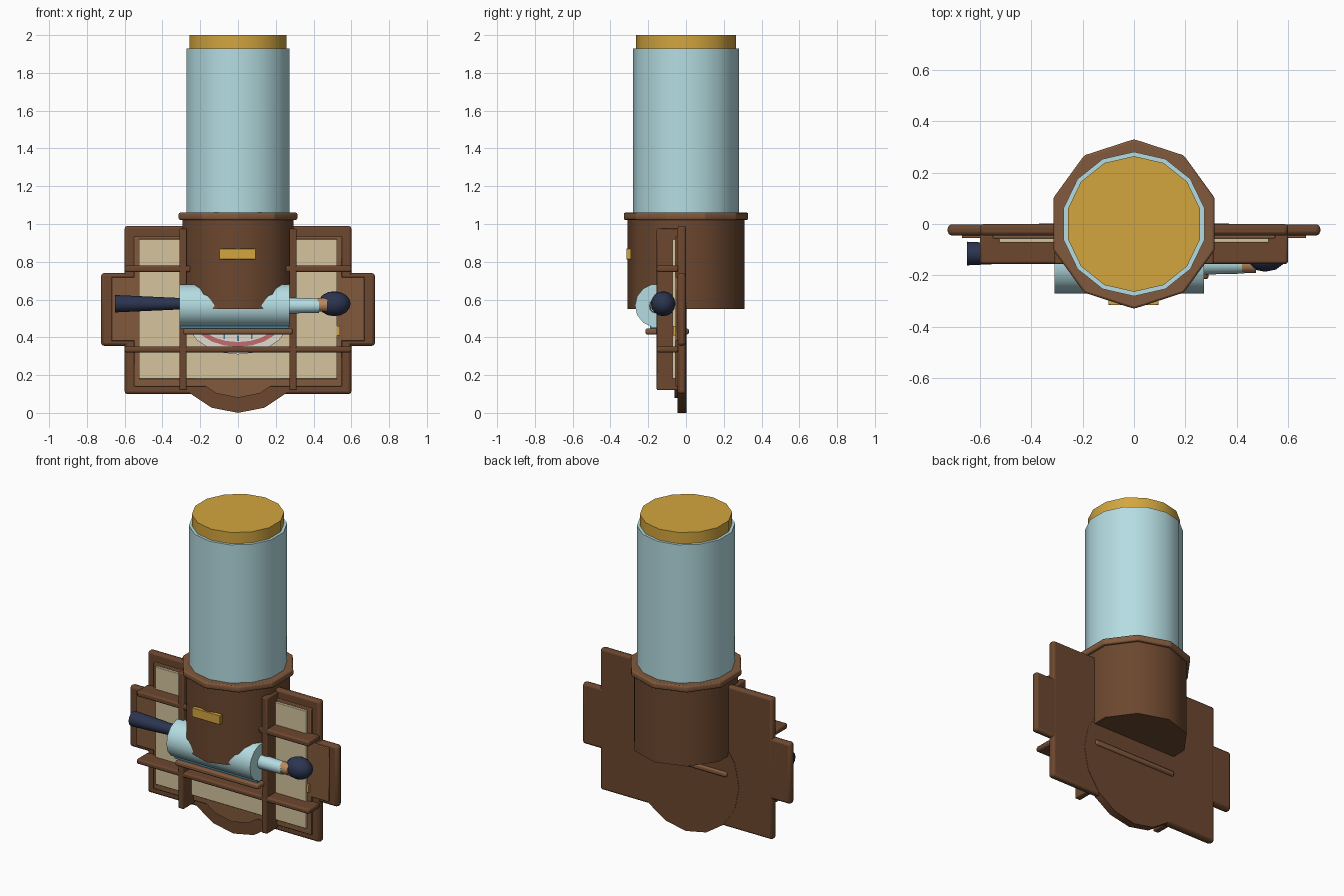
import bpy
from math import pi, radians, cos, sin

if "Cube" in bpy.data.objects:
    bpy.data.objects.remove(bpy.data.objects["Cube"])


def mat(name, r, g, b):
    m = bpy.data.materials.new(name)
    m.diffuse_color = (r, g, b, 1)
    m.use_nodes = True
    m.node_tree.nodes["Principled BSDF"].inputs["Base Color"].default_value = m.diffuse_color
    return m


WOOD = mat("wood", 0.15, 0.063, 0.028)
WOOD_LIGHT = mat("light_wood", 0.22, 0.10, 0.045)
CREAM = mat("cream", 0.66, 0.55, 0.34)
GLASS = mat("pale_blue", 0.46, 0.72, 0.76)
TEAL = mat("teal", 0.05, 0.22, 0.32)
GOLD = mat("gold", 0.65, 0.38, 0.05)
NAVY = mat("navy", 0.025, 0.035, 0.08)
TAN = mat("tan", 0.50, 0.25, 0.12)
WHITE = mat("white", 0.75, 0.72, 0.65)
PINK = mat("pink", 0.55, 0.15, 0.15)


def finish(name, m, bevel=0, segments=2):
    ob = bpy.context.object
    ob.name = name
    ob.data.materials.append(m)
    bpy.ops.object.transform_apply(location=False, rotation=True, scale=True)
    if bevel:
        b = ob.modifiers.new("bevel", "BEVEL")
        b.width, b.segments = bevel, segments
    bpy.ops.object.shade_smooth_by_angle(angle=radians(40))
    return ob


def box(name, m, x, y, z, bevel=0):
    """Box from (min, max) ranges."""
    c = [(a + b) / 2 for a, b in (x, y, z)]
    bpy.ops.mesh.primitive_cube_add(size=1, location=c)
    bpy.context.object.scale = [b - a for a, b in (x, y, z)]
    return finish(name, m, bevel)


def upright(name, m, r, z, sides, bevel=0):
    bpy.ops.mesh.primitive_cylinder_add(vertices=sides, radius=r, depth=z[1] - z[0],
                                        location=(0, 0, sum(z) / 2))
    return finish(name, m, bevel)


def rod(name, m, r1, r2, x, y, z, sides=12):
    """Tapered rod lying along x."""
    bpy.ops.mesh.primitive_cone_add(vertices=sides, radius1=r1, radius2=r2, depth=x[1] - x[0],
                                    location=(sum(x) / 2, y, z), rotation=(0, pi / 2, 0))
    return finish(name, m)


def disc(name, m, rx, rz, y, z, sides=16):
    """Flat disc facing the front."""
    bpy.ops.mesh.primitive_cylinder_add(vertices=sides, radius=1, depth=y[1] - y[0],
                                        location=(0, sum(y) / 2, z), rotation=(pi / 2, 0, 0))
    bpy.context.object.scale = (rx, rz, 1)
    return finish(name, m)


# Back board with side wings and round lower edge
box("back_board", WOOD, (-0.6, 0.6), (-0.045, 0), (0.1, 0.99), 0.014)
box("side_wings", WOOD, (-0.725, 0.725), (-0.045, -0.001), (0.355, 0.74), 0.016)
disc("lower_round", WOOD, 0.37, 0.37, (-0.045, 0.002), 0.37)
box("board_panel", WOOD_LIGHT, (-0.55, 0.55), (-0.056, -0.04), (0.14, 0.935), 0.004)
box("wing_panel", WOOD_LIGHT, (-0.67, 0.67), (-0.055, -0.04), (0.38, 0.72), 0.004)
disc("lower_round_panel", WOOD_LIGHT, 0.30, 0.30, (-0.06, -0.04), 0.38)
box("cream_panel", CREAM, (-0.525, 0.525), (-0.072, -0.05), (0.18, 0.92), 0.003)
box("wing_plate", GOLD, (0.52, 0.54), (-0.07, -0.05), (0.41, 0.46))

# Posts and shelves
for s, side in ((-1, "left"), (1, "right")):
    xs = sorted((s * 0.272, s * 0.31))
    box(side + "_post", WOOD, xs, (-0.155, -0.04), (0.12, 0.975), 0.006)
    xs = sorted((s * 0.25, s * 0.6))
    box(side + "_upper_shelf", WOOD, xs, (-0.155, -0.04), (0.745, 0.78), 0.01)
box("lower_shelf", WOOD, (-0.6, 0.6), (-0.155, -0.04), (0.32, 0.352), 0.01)
box("middle_shelf", WOOD_LIGHT, (-0.29, 0.29), (-0.215, 0.015), (0.415, 0.447), 0.01)

# Oval dial half hidden behind the shelf
disc("dial_rim", WHITE, 0.27, 0.185, (-0.085, -0.06), 0.495, 20)
disc("dial_ring", PINK, 0.235, 0.145, (-0.092, -0.07), 0.495, 20)
disc("dial_face", WHITE, 0.21, 0.12, (-0.098, -0.08), 0.495, 20)
for i in range(-2, 3):
    a = i * 0.45
    x, z = 0.17 * sin(a), 0.495 - 0.10 * cos(a)
    box("dial_tick", TEAL, (x - 0.004, x + 0.004), (-0.102, -0.09), (z - 0.015, z + 0.015))

# Cup, tall tube and cap
upright("cup", WOOD, 0.31, (0.55, 1.03), 10)
upright("cup_collar", WOOD_LIGHT, 0.33, (1.022, 1.06), 10, 0.008)
upright("tube", GLASS, 0.281, (1.0, 1.93), 14)
upright("tube_cap", GOLD, 0.264, (1.9, 2.0), 14)
box("cup_label", GOLD, (-0.1, 0.095), (-0.316, -0.29), (0.812, 0.87), 0.003)

# Horizontal barrel with its rods
rod("barrel", GLASS, 0.115, 0.115, (-0.31, 0.272), -0.155, 0.568, 14)
box("barrel_base", TEAL, (-0.308, 0.27), (-0.19, -0.06), (0.447, 0.53))
rod("left_rod", NAVY, 0.046, 0.03, (-0.65, -0.3), -0.115, 0.578)
rod("right_rod", GLASS, 0.042, 0.038, (0.26, 0.43), -0.155, 0.568)
rod("right_rod_tip", TAN, 0.036, 0.036, (0.42, 0.475), -0.155, 0.572)
bpy.ops.mesh.primitive_uv_sphere_add(segments=12, ring_count=8, radius=1, location=(0.51, -0.12, 0.578))
bpy.context.object.scale = (0.086, 0.066, 0.066)
finish("right_rod_knob", NAVY)
